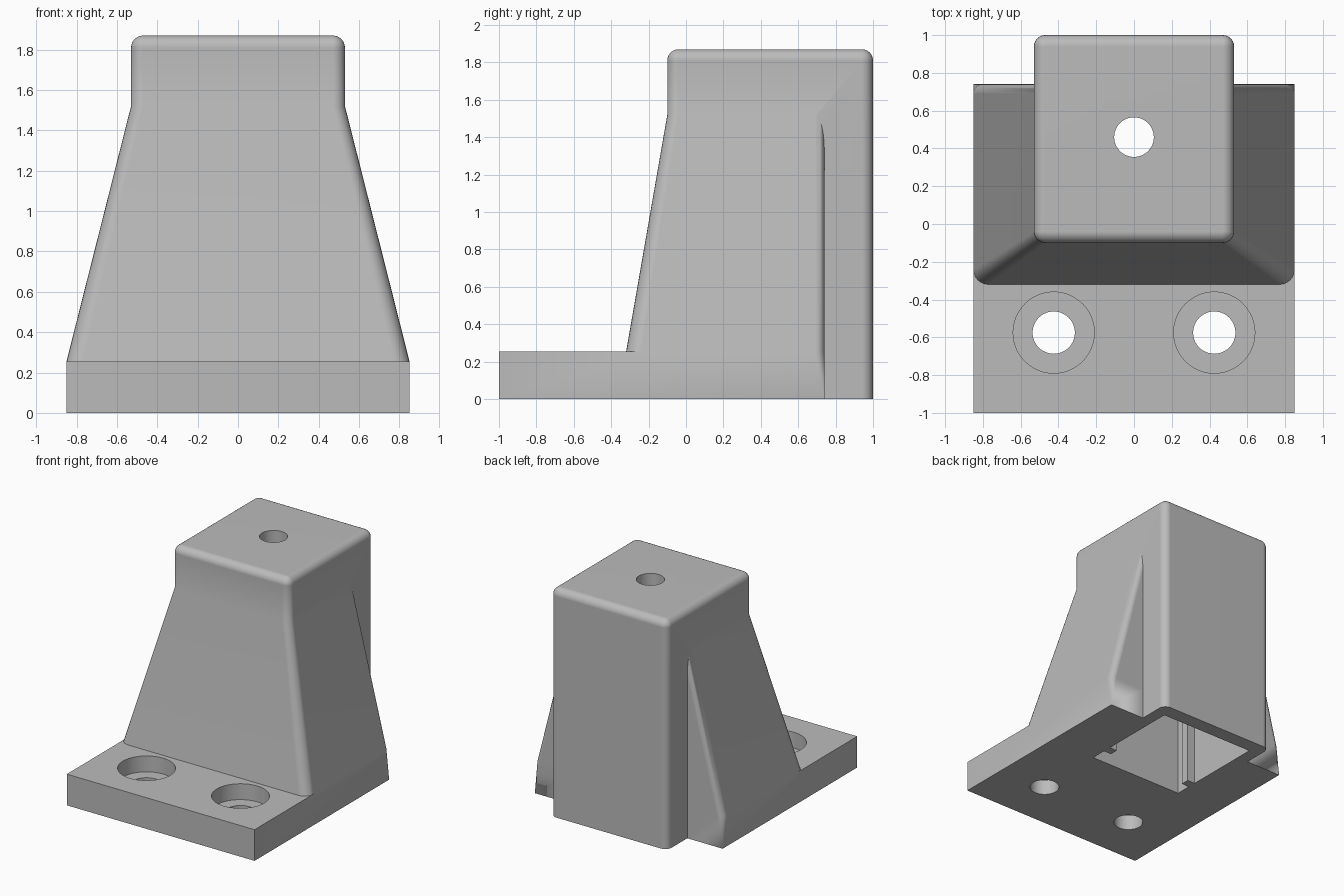
import bpy, bmesh, math

if "Cube" in bpy.data.objects:
    bpy.data.objects.remove(bpy.data.objects["Cube"], do_unlink=True)

grey = bpy.data.materials.new("plain grey")
grey.use_nodes = True
colour = (0.5, 0.5, 0.5, 1)
grey.diffuse_color = colour
grey.node_tree.nodes["Principled BSDF"].inputs["Base Color"].default_value = colour


def make(name, bm):
    bmesh.ops.recalc_face_normals(bm, faces=bm.faces)
    mesh = bpy.data.meshes.new(name)
    bm.to_mesh(mesh)
    bm.free()
    mesh.materials.append(grey)
    ob = bpy.data.objects.new(name, mesh)
    bpy.context.collection.objects.link(ob)
    return ob


def ring(z, half, y0, y1, r_front, r_back, steps=6):
    """Rounded rectangle at height z, symmetric in x."""
    pts = []
    corners = ((1, 1, y1, r_back), (-1, 1, y1, r_back),
               (-1, -1, y0, r_front), (1, -1, y0, r_front))
    for sx, sy, y, r in corners:
        for i in range(steps + 1 if r else 1):
            a = math.pi / 2 * i / steps
            pts.append((sx * (half - r + r * math.cos(a)),
                        y - sy * (r - r * math.sin(a)), z))
    return pts


def hull(name, *rings):
    bm = bmesh.new()
    for pts in rings:
        for p in pts:
            bm.verts.new(p)
    bmesh.ops.remove_doubles(bm, verts=bm.verts, dist=0.0001)
    bmesh.ops.convex_hull(bm, input=bm.verts)
    bmesh.ops.dissolve_limit(bm, angle_limit=0.005, verts=bm.verts, edges=bm.edges)
    return make(name, bm)


def prism(name, outline, z0, z1):
    bm = bmesh.new()
    face = bm.faces.new([bm.verts.new((x, y, z0)) for x, y in outline])
    out = bmesh.ops.extrude_face_region(bm, geom=[face])
    tops = [v for v in out["geom"] if isinstance(v, bmesh.types.BMVert)]
    bmesh.ops.translate(bm, verts=tops, vec=(0, 0, z1 - z0))
    return make(name, bm)


def drill(name, x, y, r, z0, z1, sides=48):
    circle = [(x + r * math.cos(2 * math.pi * i / sides),
               y + r * math.sin(2 * math.pi * i / sides)) for i in range(sides)]
    return prism(name, circle, z0, z1)


# Base plate, its back corners blending into the rounded flare
PLATE = 0.255
body = hull("bracket_body",
            ring(0, 0.85, -1, 0.74, 0, 0),
            ring(PLATE, 0.85, -1, 0.74, 0, 0.05))

# Flared skirt, sunk slightly into the plate
flare = hull("flare",
             ring(0.2, 0.82, -0.29, 0.71, 0.08, 0.05),
             ring(PLATE, 0.85, -0.32, 0.74, 0.08, 0.05),
             ring(1.52, 0.53, -0.1, 0.74, 0.06, 0.05))

# Tower with rounded vertical and top edges
R, TOP = 0.06, 1.87
tower_rings = [ring(0, 0.53, -0.1, 1, R, R)]
for i in range(7):
    a = math.pi / 2 * i / 6
    inset = R * (1 - math.cos(a))
    tower_rings.append(ring(TOP - R + R * math.sin(a), 0.53 - inset,
                            -0.1 + inset, 1 - inset, R - inset, R - inset))
tower = hull("tower", *tower_rings)

# Hollow inside, with a guide rib left on each side wall
side = [(0.43, 0.02), (0.43, 0.15), (0.36, 0.15),
        (0.36, 0.22), (0.43, 0.22), (0.43, 0.88)]
outline = side + [(-x, y) for x, y in reversed(side)]
cutters = [prism("hollow", outline, -0.1, 1.75),
           drill("top_hole", 0, 0.46, 0.105, 1.6, 2)]

# Counterbored screw holes
for x in (-0.425, 0.425):
    cutters.append(drill("counterbore", x, -0.575, 0.215, 0.125, 0.5))
    cutters.append(drill("screw_hole", x, -0.575, 0.112, -0.1, 0.3))

bpy.context.view_layer.objects.active = body
for ob in bpy.context.selected_objects:
    ob.select_set(False)
body.select_set(True)
jobs = [(flare, "UNION"), (tower, "UNION")] + [(c, "DIFFERENCE") for c in cutters]
for ob, operation in jobs:
    mod = body.modifiers.new(ob.name, "BOOLEAN")
    mod.object, mod.operation, mod.solver = ob, operation, "EXACT"
    bpy.ops.object.modifier_apply(modifier=mod.name)
    bpy.data.objects.remove(ob, do_unlink=True)

# Soft shading on the rounded edges, sharp elsewhere
bpy.ops.object.shade_smooth_by_angle(angle=math.radians(30))
normals = body.modifiers.new("clean_shading", "WEIGHTED_NORMAL")
normals.keep_sharp = True
